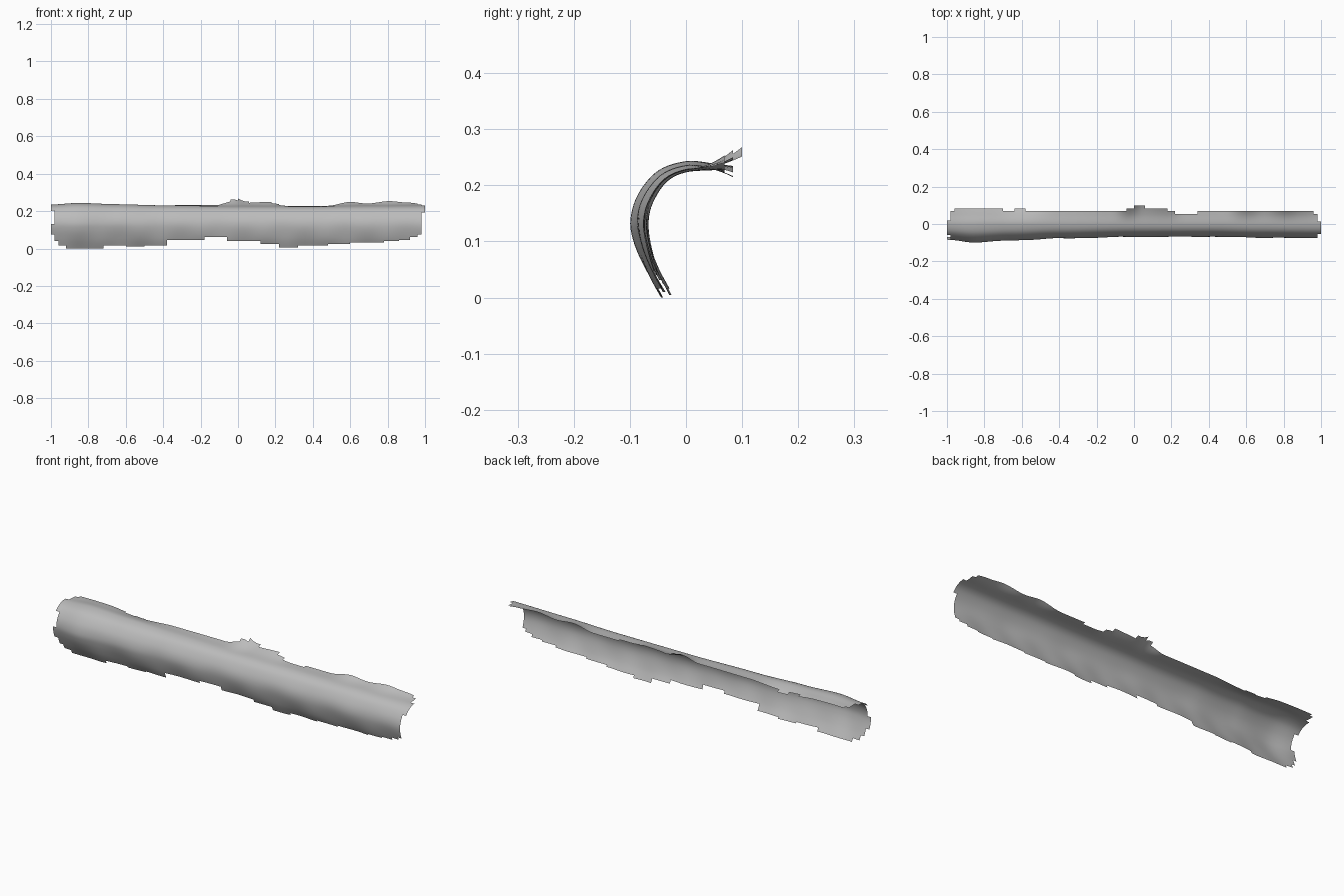
import bpy
import bmesh
import math

cube = bpy.data.objects.get("Cube")
if cube:
    bpy.data.objects.remove(cube, do_unlink=True)

COLUMNS, ROWS = 100, 60

# Cross-sections (y, z) from the lower lip, round the front, to the back lip
SLIM = [(-0.024, 0), (-0.050, 0.05), (-0.065, 0.10), (-0.067, 0.14),
        (-0.056, 0.175), (-0.033, 0.207), (0, 0.223), (0.05, 0.227), (0.10, 0.229)]
FULL = [(-0.045, 0), (-0.072, 0.05), (-0.092, 0.10), (-0.098, 0.14),
        (-0.085, 0.185), (-0.050, 0.226), (0, 0.243), (0.05, 0.240), (0.10, 0.236)]

# Along x: share of the full section, and rise of the back lip
FULLNESS = [(-1, 0.55), (-0.85, 1), (-0.65, 0.65), (-0.4, 0.3), (0, 0.03),
            (0.4, 0), (0.7, 0.18), (1, 0.25)]
LIFT = [(-1, 0.0), (-0.8, -0.004), (-0.6, -0.02), (-0.4, 0.0), (-0.12, 0.004),
        (-0.03, 0.036), (0.04, 0.016), (0.18, 0.022), (0.27, 0.0), (0.48, 0.0),
        (0.6, 0.03), (0.69, 0.016), (0.81, 0.036), (0.9, 0.024), (1, 0.01)]

# Ragged lips as steps: (end of step in x, limit)
LOWER_LIP = [(-0.98, 0.075), (-0.96, 0.04), (-0.92, 0.015), (-0.72, 0), (-0.6, 0.015),
             (-0.5, 0.009), (-0.38, 0.02), (-0.18, 0.045), (-0.07, 0.06), (0.12, 0.04),
             (0.22, 0.025), (0.32, 0.004), (0.48, 0.02), (0.6, 0.025), (0.78, 0.03),
             (0.86, 0.036), (0.92, 0.045), (0.96, 0.06), (0.98, 0.075), (1.1, 0.19)]
BACK_LIP = [(-0.98, 0.02), (-0.96, 0.07), (-0.7, 0.086), (-0.64, 0.07), (-0.58, 0.086),
            (-0.04, 0.07), (0, 0.086), (0.06, 0.11), (0.18, 0.086), (0.22, 0.066),
            (0.34, 0.056), (0.96, 0.07), (0.98, 0.055), (1.1, 0.015)]


def blend(table, x):
    """Smoothly interpolated value at x."""
    for (x0, a), (x1, b) in zip(table, table[1:]):
        if x <= x1:
            t = max(0, (x - x0) / (x1 - x0))
            return a + (b - a) * t * t * (3 - 2 * t)
    return table[-1][1]


def step(table, x):
    return next(v for end, v in table if x < end)


def spline(points, t):
    """Catmull-Rom point at t in 0..1."""
    n = len(points) - 1
    i = min(int(t * n), n - 1)
    u = t * n - i
    p0, p1, p2, p3 = (points[max(0, min(n, i + k))] for k in (-1, 0, 1, 2))
    return [0.5 * (2 * b + (c - a) * u + (2 * a - 5 * b + 4 * c - d) * u * u
                   + (3 * b - a - 3 * c + d) * u ** 3)
            for a, b, c, d in zip(p0, p1, p2, p3)]


def surface(x, t):
    w = blend(FULLNESS, x)
    (ya, za), (yb, zb) = spline(SLIM, t), spline(FULL, t)
    y, z = ya + (yb - ya) * w, za + (zb - za) * w
    # Flare the back lip and add shallow slanting folds low on the front
    z += blend(LIFT, x) * (max(0, y) / 0.085) ** 2
    fold = math.sin(20 * x + 25 * z) + 0.6 * math.sin(37 * x - 18 * z + 1)
    y += 0.0025 * fold * max(0, 1 - z / 0.2)
    return x, y, z


def is_kept(face):
    x, y, z = face.calc_center_median()
    if z < step(LOWER_LIP, x) or y > step(BACK_LIP, x):
        return False
    return not (x < -0.98 and 0.13 < z < 0.2)   # notch in the right end


# Curved sheet
bm = bmesh.new()
grid = [[bm.verts.new(surface(-1 + 2 * i / COLUMNS, j / ROWS)) for j in range(ROWS + 1)]
        for i in range(COLUMNS + 1)]
for i in range(COLUMNS):
    for j in range(ROWS):
        bm.faces.new((grid[i][j], grid[i + 1][j], grid[i + 1][j + 1], grid[i][j + 1]))
bm.normal_update()
bmesh.ops.delete(bm, geom=[f for f in bm.faces if not is_kept(f)], context='FACES')
bmesh.ops.delete(bm, geom=[v for v in bm.verts if not v.link_faces], context='VERTS')

mesh = bpy.data.meshes.new("curved_sheet")
bm.to_mesh(mesh)
bm.free()
mesh.shade_smooth()
sheet = bpy.data.objects.new("curved_sheet", mesh)
bpy.context.collection.objects.link(sheet)

# Plain grey
grey = bpy.data.materials.new("plain_grey")
grey.use_nodes = True
grey.diffuse_color = (0.5, 0.5, 0.5, 1)
grey.node_tree.nodes["Principled BSDF"].inputs["Base Color"].default_value = (0.5, 0.5, 0.5, 1)
mesh.materials.append(grey)
